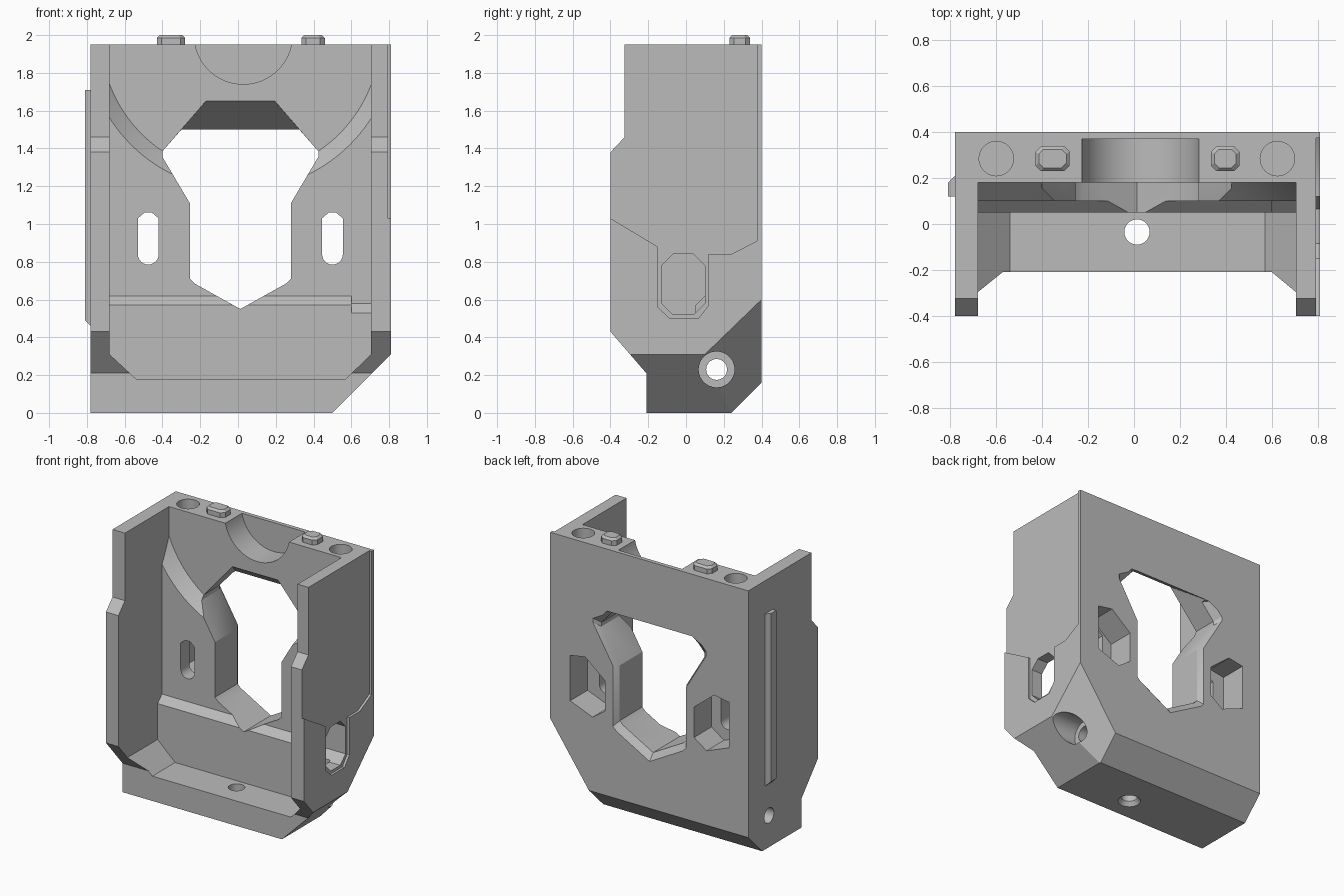
import bpy, bmesh
from math import sin, cos, pi
from mathutils import Vector

if "Cube" in bpy.data.objects:
    bpy.data.objects.remove(bpy.data.objects["Cube"], do_unlink=True)

grey = bpy.data.materials.new("matte_grey")
grey.use_nodes = True
grey.diffuse_color = (0.5, 0.5, 0.5, 1)
grey.node_tree.nodes["Principled BSDF"].inputs["Base Color"].default_value = (0.5, 0.5, 0.5, 1)


def place(p, axis, d):
    """Put a 2D profile point at depth d along an axis."""
    u, v = p
    return {"x": (d, u, v), "y": (u, d, v), "z": (u, v, d)}[axis]


def loft(name, axis, *sections):
    """Solid through (depth, profile) sections."""
    bm = bmesh.new()
    rings = [[bm.verts.new(place(p, axis, d)) for p in pts] for d, pts in sections]
    n = len(rings[0])
    bm.faces.new(rings[0])
    bm.faces.new(rings[-1])
    for a, b in zip(rings, rings[1:]):
        for i in range(n):
            j = (i + 1) % n
            bm.faces.new((a[i], a[j], b[j], b[i]))
    bmesh.ops.recalc_face_normals(bm, faces=bm.faces)
    mesh = bpy.data.meshes.new(name)
    bm.to_mesh(mesh)
    bm.free()
    ob = bpy.data.objects.new(name, mesh)
    bpy.context.collection.objects.link(ob)
    mesh.materials.append(grey)
    return ob


def prism(name, axis, a, b, pts):
    return loft(name, axis, (a, pts), (b, pts))


def circle(u, v, r, n=48):
    return [(u + r * cos(2 * pi * i / n), v + r * sin(2 * pi * i / n)) for i in range(n)]


def rect(u0, u1, v0, v1, c=0.0):
    """Rectangle, with its corners cut by c if given."""
    if not c:
        return [(u0, v0), (u1, v0), (u1, v1), (u0, v1)]
    return [(u0 + c, v0), (u1 - c, v0), (u1, v0 + c), (u1, v1 - c),
            (u1 - c, v1), (u0 + c, v1), (u0, v1 - c), (u0, v0 + c)]


def boolean(ob, tool, op="DIFFERENCE"):
    mod = ob.modifiers.new("cut", "BOOLEAN")
    mod.operation, mod.solver, mod.object = op, "EXACT", tool
    bpy.context.view_layer.objects.active = ob
    bpy.ops.object.modifier_apply(modifier=mod.name)
    bpy.data.objects.remove(tool, do_unlink=True)


def slice_off(ob, point, normal):
    """Cut away everything beyond a plane and cap the cut."""
    bm = bmesh.new()
    bm.from_mesh(ob.data)
    geom = bm.verts[:] + bm.edges[:] + bm.faces[:]
    bmesh.ops.bisect_plane(bm, geom=geom, plane_co=point, plane_no=normal, clear_outer=True)
    bmesh.ops.holes_fill(bm, edges=[e for e in bm.edges if e.is_boundary], sides=0)
    bmesh.ops.recalc_face_normals(bm, faces=bm.faces)
    bm.to_mesh(ob.data)
    bm.free()


L, R = -0.68, 0.705      # inner faces of the side walls

# Outer block from its side profile
body = prism("housing_body", "x", -0.78, 0.81, [
    (-0.21, 0), (0.24, 0), (0.4, 0.16), (0.4, 1.95), (-0.325, 1.95),
    (-0.325, 1.46), (-0.4, 1.38), (-0.4, 0.43), (-0.21, 0.21)])

# Lower side chamfer and the slanted rear corner
slice_off(body, (0.5, 0, 0), (1, 0, -1))
a, b, c = Vector((0.81, 0.1, 0.31)), Vector((0.81, 0.4, 0.6)), Vector((0.5, 0.4, 0.16))
n = (b - a).cross(c - a)
slice_off(body, a, n if n.x > 0 else -n)

# Front cavity, with sloped corners above the shelf
boolean(body, prism("cavity", "y", -1, 0.05, [
    (L, 3), (L, 0.31), (-0.54, 0.18), (0.57, 0.18), (R, 0.31), (R, 3)]))
boolean(body, prism("step", "x", L, R, [
    (-0.5, 0.57), (0.05, 0.57), (0.1, 0.62), (0.1, 3), (-0.5, 3)]))

# Conical recess around the top, limited to the space between the walls
cone = loft("recess", "y", (0.04, circle(0.013, 2, 0.88, 128)),
            (0.18, circle(0.013, 2, 0.74, 128)))
boolean(cone, prism("limit", "y", -1, 1, rect(L, R, 0.8, 2.5)), "INTERSECT")
boolean(body, cone)

# Round pocket in the top edge
boolean(body, prism("top_pocket", "y", 0, 0.37, circle(0.028, 2, 0.26, 64)))


# Central opening, its top sloping down to the back
def opening(y):
    drop = 0.68 * (y - 0.18)
    return [(-0.17 - 0.86 * drop, 1.65 - drop), (-0.4, 1.385), (-0.4, 1.355),
            (-0.255, 1.11), (-0.255, 0.71), (-0.23, 0.685), (0.012, 0.55),
            (0.255, 0.685), (0.28, 0.71), (0.28, 1.11), (0.425, 1.355),
            (0.425, 1.385), (0.195 + 0.86 * drop, 1.65 - drop)]


boolean(body, loft("opening", "y", (0.03, opening(0.03)), (0.45, opening(0.45))))


def flare(s):
    return [(0.012 + (x - 0.012) * s, min(1.5, 1.05 + (z - 1.05) * s)) for x, z in opening(0.4)]


boolean(body, loft("opening_flare", "y", (0.36, flare(1.0)), (0.42, flare(1.15))))

# Slots with wider pockets behind them
for x in (-0.475, 0.5):
    w = 0.055
    arc = [(x + w * cos(t), 0.84 + w * sin(t)) for t in [pi + pi * i / 12 for i in range(13)]]
    boolean(body, prism("slot", "y", 0, 0.3, arc + [
        (x + w, 1.03), (x + 0.02, 1.06), (x - 0.02, 1.06), (x - w, 1.03)]))
    s = 1 if x > 0 else -1
    pocket = [(0.15, 1.1), (0.03, 1.12), (-0.13, 0.99), (-0.13, 0.77),
              (-0.03, 0.7), (0.15, 0.77)]
    boolean(body, prism("slot_pocket", "y", 0.2, 0.5, [(x + s * u, z) for u, z in pocket]))

# Shallow relief and window in the +x wall
boolean(body, prism("wall_relief", "x", 0.793, 0.9, [
    (-0.5, 1.09), (-0.15, 0.88), (-0.15, 0.56), (-0.085, 0.5), (0.065, 0.5),
    (0.12, 0.57), (0.12, 0.84), (0.24, 0.84), (0.375, 0.91), (0.375, 2.1), (-0.5, 2.1)]))
boolean(body, prism("wall_window", "x", 0.6, 0.9, rect(-0.13, 0.1, 0.52, 0.84, 0.06)))
# the window only pierces the wall, so the plate behind it keeps its face

# Cross hole with counterbore, shelf hole with countersink, top sockets
boolean(body, prism("cross_hole", "x", -1, 1, circle(0.162, 0.23, 0.055)))
boolean(body, prism("counterbore", "x", 0.58, 1, circle(0.162, 0.23, 0.095)))
boolean(body, prism("shelf_hole", "z", -0.1, 0.3, circle(0.013, -0.035, 0.055)))
boolean(body, loft("countersink", "z", (-0.01, circle(0.013, -0.035, 0.085)),
                   (0.03, circle(0.013, -0.035, 0.055))))
for x in (-0.6, 0.625):
    boolean(body, prism("socket", "z", 1.8, 2.1, circle(x, 0.285, 0.075)))

# Locating pegs on the top edge
for name, x0, x1 in (("peg_right", -0.43, -0.28), ("peg_left", 0.335, 0.46)):
    loft(name, "z", (1.93, rect(x0, x1, 0.23, 0.34, 0.025)),
         (1.985, rect(x0, x1, 0.23, 0.34, 0.025)),
         (2.0, rect(x0 + 0.015, x1 - 0.015, 0.245, 0.325, 0.02)))

# Guide rail on the -x wall, tapered at its lower end
rail = prism("guide_rail", "z", 0.46, 1.71, [
    (-0.77, 0.12), (-0.81, 0.12), (-0.81, 0.18), (-0.78, 0.21), (-0.77, 0.21)])
slice_off(rail, (-0.81, 0, 0.49), (-1, 0, -1))

# Smooth the round cuts, keep edges sharp
bpy.ops.object.select_all(action="DESELECT")
body.select_set(True)
bpy.context.view_layer.objects.active = body
bpy.ops.object.shade_smooth_by_angle(angle=pi / 6)
